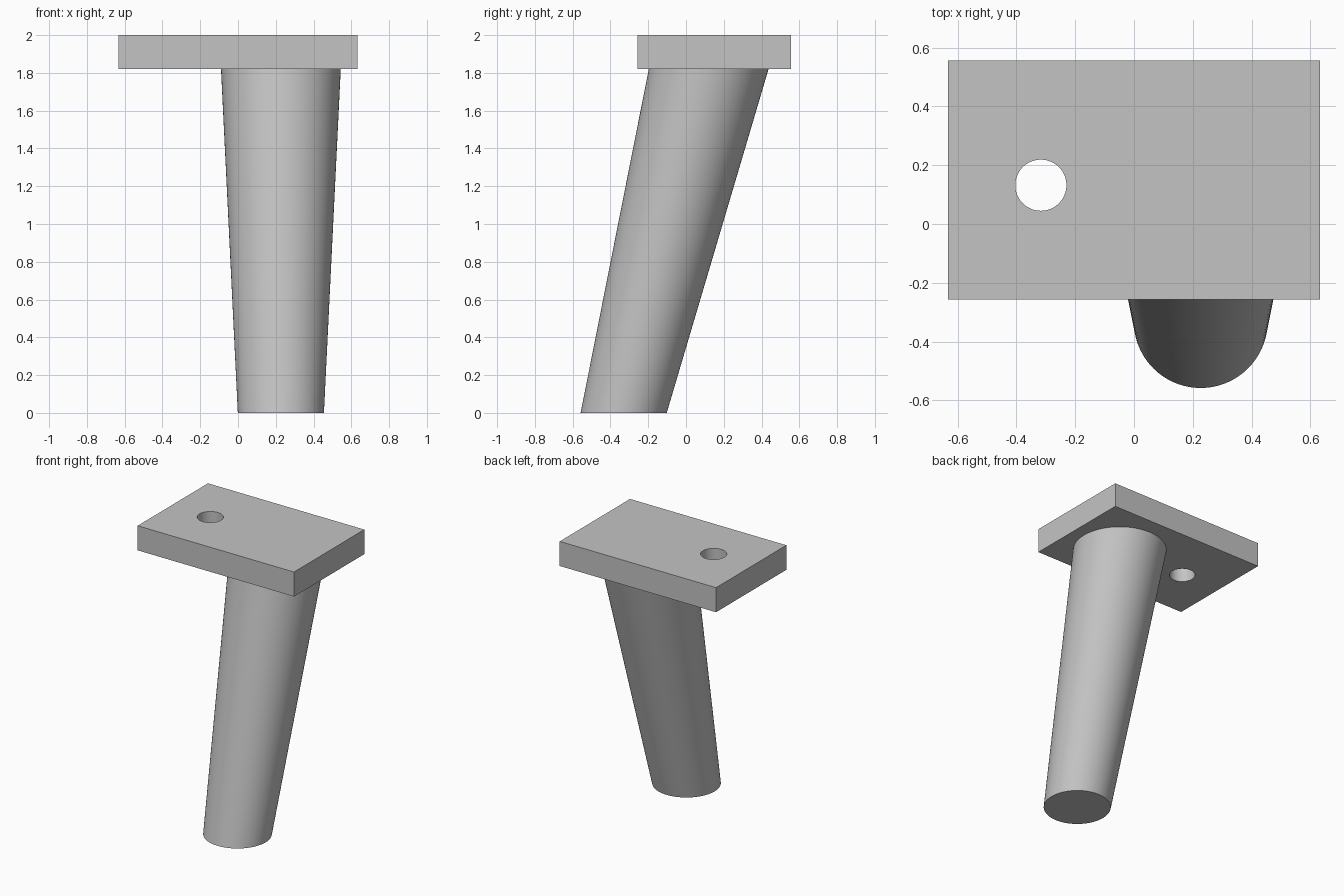
import bpy, bmesh, math
from mathutils import Matrix, Vector

if "Cube" in bpy.data.objects:
    bpy.data.objects.remove(bpy.data.objects["Cube"], do_unlink=True)

grey = bpy.data.materials.new("plain grey")
grey.use_nodes = True
colour = (0.55, 0.55, 0.55, 1)
grey.diffuse_color = colour
grey.node_tree.nodes["Principled BSDF"].inputs["Base Color"].default_value = colour


def add_object(name, bm):
    mesh = bpy.data.meshes.new(name)
    bm.to_mesh(mesh)
    bm.free()
    mesh.materials.append(grey)
    obj = bpy.data.objects.new(name, mesh)
    bpy.context.collection.objects.link(obj)
    return obj


def smooth(obj):
    bpy.ops.object.select_all(action="DESELECT")
    obj.select_set(True)
    bpy.context.view_layer.objects.active = obj
    bpy.ops.object.shade_smooth_by_angle(angle=math.radians(30))


def tapered_cylinder(name, bottom, top, r_bottom, r_top):
    """Cylinder with level ends, leaning from the bottom centre to the top centre."""
    bottom, top = Vector(bottom), Vector(top)
    height = top.z - bottom.z
    bm = bmesh.new()
    bmesh.ops.create_cone(bm, cap_ends=True, segments=96, radius1=r_bottom,
                          radius2=r_top, depth=height)
    lean = (top - bottom) / height
    middle = (top + bottom) / 2
    for v in bm.verts:
        v.co = Vector((v.co.x, v.co.y, 0)) + middle + lean * v.co.z
    return add_object(name, bm)


# Mounting plate
bm = bmesh.new()
bmesh.ops.create_cube(bm, size=1, matrix=Matrix.Translation((0, 0.15, 1.91))
                      @ Matrix.Diagonal((1.267, 0.814, 0.18, 1)))
plate = add_object("mounting_plate", bm)

# Screw hole through the plate
cutter = tapered_cylinder("hole_cutter", (-0.317, 0.132, 1.7), (-0.317, 0.132, 2.1),
                          0.087, 0.087)
cutter.hide_render = True
cutter.hide_viewport = True
hole = plate.modifiers.new("screw_hole", "BOOLEAN")
hole.operation = "DIFFERENCE"
hole.solver = "EXACT"
hole.object = cutter
bpy.context.view_layer.objects.active = plate
bpy.ops.object.modifier_apply(modifier=hole.name)
bpy.data.objects.remove(cutter, do_unlink=True)
smooth(plate)

# Leaning tapered leg, its top end seated inside the plate
seat = 1.88
rise = seat / 1.82
leg = tapered_cylinder("leg", (0.227, -0.33, 0), (0.227, -0.33 + 0.45 * rise, seat),
                       0.228, 0.228 + 0.089 * rise)
smooth(leg)
